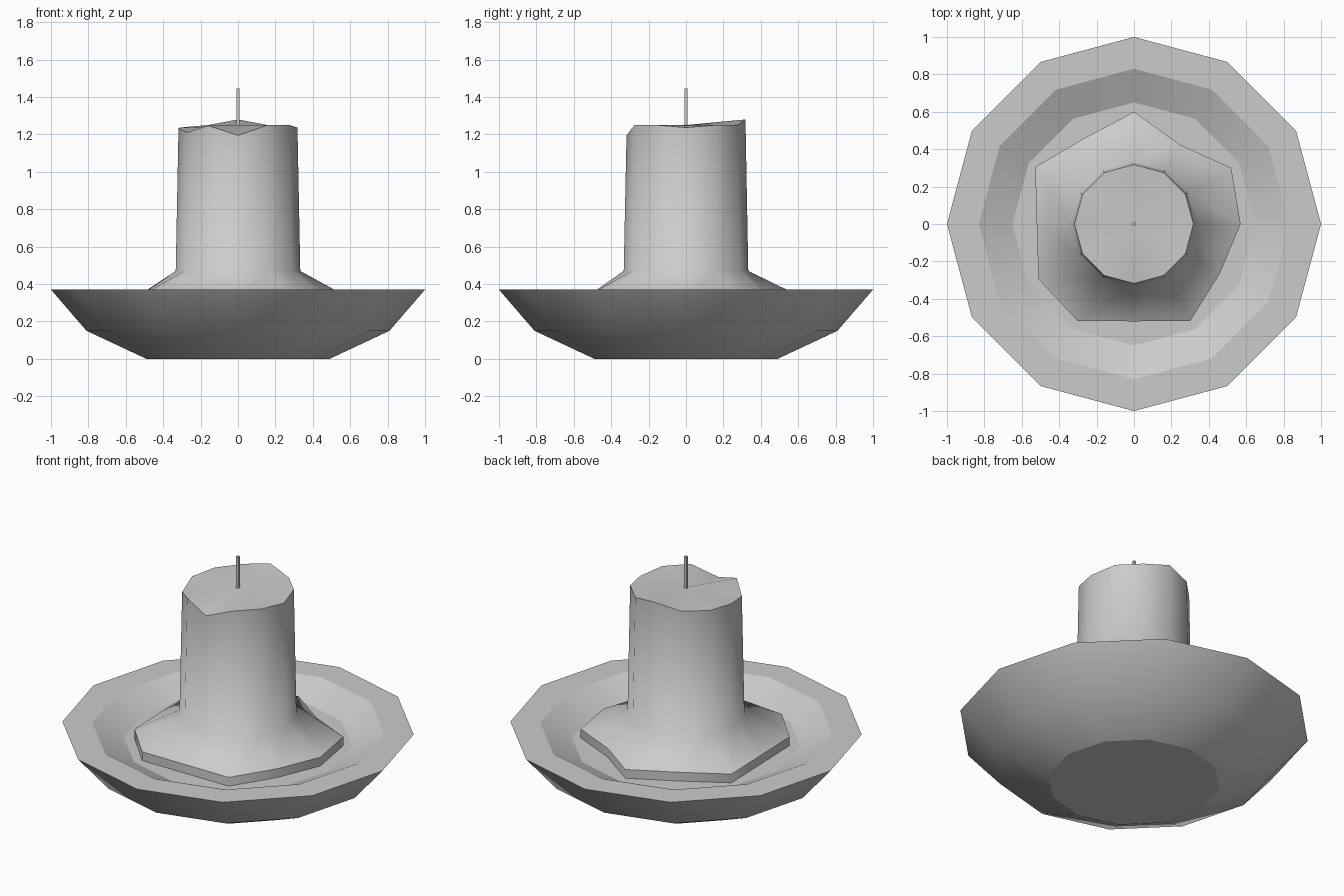
import bpy, bmesh
from math import cos, sin, pi

if "Cube" in bpy.data.objects:
    bpy.data.objects.remove(bpy.data.objects["Cube"])

N = 12


def ring(radius, z):
    """Twelve points; radius and z may be a number or one value per corner."""
    rs = radius if isinstance(radius, list) else [radius] * N
    zs = z if isinstance(z, list) else [z] * N
    return [(r * cos(2 * pi * i / N), r * sin(2 * pi * i / N), h)
            for i, (r, h) in enumerate(zip(rs, zs))]


def loft(name, rings, sharp, top_z, bottom_z):
    """Skin stacked rings, close both ends with a fan, keep listed rings sharp."""
    bm = bmesh.new()
    loops = [[bm.verts.new(p) for p in r] for r in rings]
    for a, b in zip(loops, loops[1:]):
        for i in range(N):
            j = (i + 1) % N
            bm.faces.new((a[i], a[j], b[j], b[i]))
    for loop, z in ((loops[0], bottom_z), (loops[-1], top_z)):
        c = bm.verts.new((0, 0, z))
        for i in range(N):
            bm.faces.new((loop[i], loop[(i + 1) % N], c))
    bmesh.ops.recalc_face_normals(bm, faces=bm.faces)
    for f in bm.faces:
        f.smooth = True
    for k in sharp:
        for i in range(N):
            bm.edges.get((loops[k][i], loops[k][(i + 1) % N])).smooth = False
    mesh = bpy.data.meshes.new(name)
    bm.to_mesh(mesh)
    bm.free()
    obj = bpy.data.objects.new(name, mesh)
    bpy.context.collection.objects.link(obj)
    return obj


# Dish: outer bowl, flat rim, shallow inner slope and floor
loft("dish",
     [ring(0.49, 0), ring(0.81, 0.15), ring(1.0, 0.37),
      ring(0.83, 0.37), ring(0.65, 0.285)],
     sharp=[0, 2, 3, 4], top_z=0.285, bottom_z=0)

# Candle: uneven pool of melted wax at the foot, irregular burnt top
pool = [0.57, 0.60, 0.49, 0.60, 0.53, 0.61, 0.52, 0.59, 0.60, 0.52, 0.60, 0.53]
top = [1.237, 1.25, 1.25, 1.28, 1.25, 1.24, 1.235, 1.21, 1.247, 1.195, 1.25, 1.25]
loft("candle",
     [ring(pool, 0.28), ring(pool, 0.34), ring(0.333, 0.47), ring(0.318, top)],
     sharp=[0, 1, 3], top_z=1.25, bottom_z=0.28)

# Wick
bpy.ops.mesh.primitive_cube_add(size=1, location=(0, 0, 1.34))
wick = bpy.context.object
wick.name = "wick"
wick.scale = (0.018, 0.018, 0.21)
